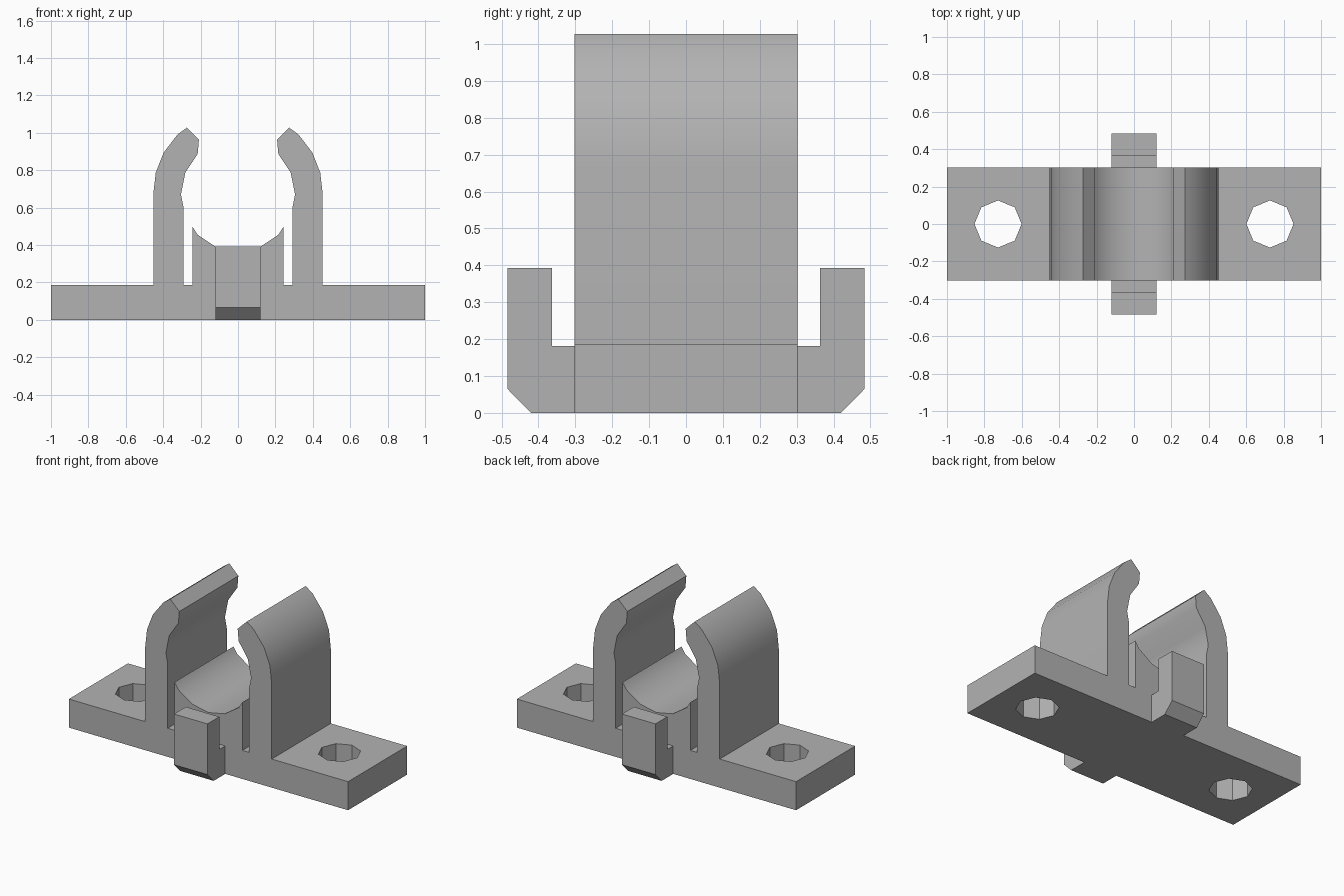
import bpy
import bmesh
from math import sin, cos, radians

cube = bpy.data.objects.get("Cube")
if cube:
    bpy.data.objects.remove(cube, do_unlink=True)

grey = bpy.data.materials.new("light grey plastic")
grey.use_nodes = True
colour = (0.45, 0.45, 0.45, 1)
grey.diffuse_color = colour
grey.node_tree.nodes["Principled BSDF"].inputs["Base Color"].default_value = colour


def prism(name, points, direction):
    """Extrude a closed outline of 3D points along a direction."""
    bm = bmesh.new()
    face = bm.faces.new([bm.verts.new(p) for p in points])
    result = bmesh.ops.extrude_face_region(bm, geom=[face])
    moved = [v for v in result["geom"] if isinstance(v, bmesh.types.BMVert)]
    bmesh.ops.translate(bm, vec=direction, verts=moved)
    bmesh.ops.recalc_face_normals(bm, faces=bm.faces)
    mesh = bpy.data.meshes.new(name)
    bm.to_mesh(mesh)
    bm.free()
    mesh.materials.append(grey)
    obj = bpy.data.objects.new(name, mesh)
    bpy.context.collection.objects.link(obj)
    return obj


def select_only(obj):
    bpy.ops.object.select_all(action="DESELECT")
    obj.select_set(True)
    bpy.context.view_layer.objects.active = obj


# Round socket that shapes the saddle and the inside of the arms
SOCKET_Z, SOCKET_R = 0.67, 0.305
BASE_TOP, HALF_DEPTH = 0.185, 0.302


def socket(angle):
    a = radians(angle)
    return (SOCKET_R * cos(a), SOCKET_Z + SOCKET_R * sin(a))


# Right half of the section: base end, arm outside, hooked tip, arm inside, slot, saddle
half = [(1, 0), (1, BASE_TOP), (0.453, BASE_TOP), (0.453, 0.67),
        (0.44, 0.786), (0.398, 0.893), (0.324, 0.99), (0.274, 1.027),
        (0.209, 0.963), socket(45), socket(22.5), socket(0),
        (0.292, 0.604), (0.292, BASE_TOP), (0.243, BASE_TOP), (0.243, 0.497),
        socket(-45), socket(-67.5)]
section = half + [socket(-90)] + [(-x, z) for x, z in reversed(half)]
body = prism("clip_body", [(x, -HALF_DEPTH, z) for x, z in section],
             (0, 2 * HALF_DEPTH, 0))

# Eight-sided screw holes through the base ends
for side in (-1, 1):
    ring = [(side * 0.727 + 0.126 * cos(radians(a)), 0.126 * sin(radians(a)), -0.1)
            for a in range(0, 360, 45)]
    cutter = prism("hole_cutter", ring, (0, 0, 0.4))
    cutter.hide_render = True
    cut = body.modifiers.new("screw_hole", "BOOLEAN")
    cut.operation = "DIFFERENCE"
    cut.solver = "EXACT"
    cut.object = cutter
    select_only(body)
    bpy.ops.object.modifier_apply(modifier=cut.name)
    bpy.data.objects.remove(cutter, do_unlink=True)

select_only(body)
bpy.ops.object.shade_smooth_by_angle(angle=radians(30))

# Upturned hooks on the front and back of the base
hook = [(HALF_DEPTH, 0), (0.42, 0), (0.484, 0.065), (0.484, 0.393),
        (0.363, 0.393), (0.363, 0.181), (HALF_DEPTH, 0.181)]
for name, side in (("front_hook", -1), ("back_hook", 1)):
    prism(name, [(-0.12, side * y, z) for y, z in hook], (0.24, 0, 0))
